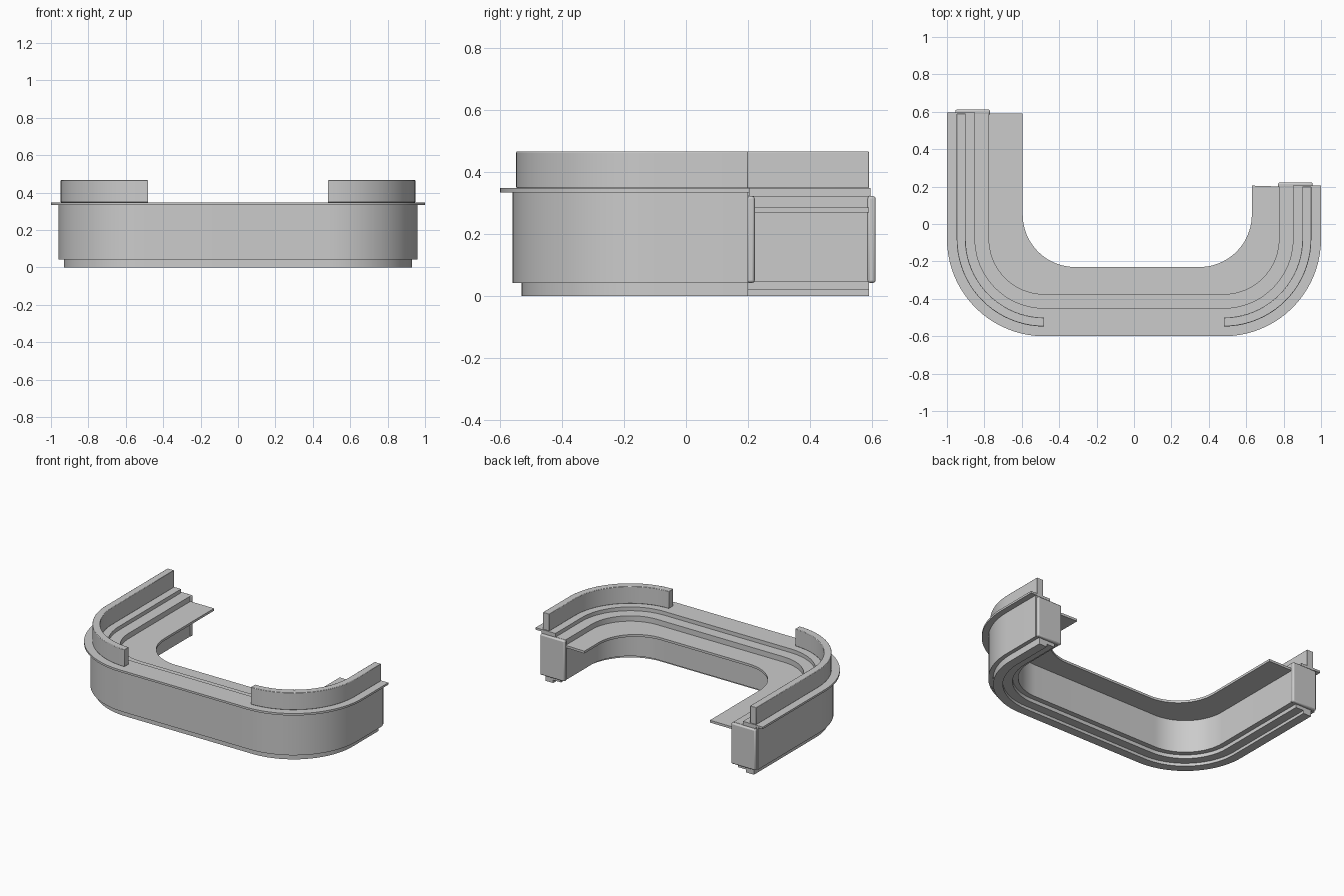
import bpy
import bmesh
from math import pi, cos, sin, radians

if "Cube" in bpy.data.objects:
    bpy.data.objects.remove(bpy.data.objects["Cube"], do_unlink=True)

grey = bpy.data.materials.new("light_grey")
grey.use_nodes = True
GREY = (0.6, 0.6, 0.6, 1)
grey.diffuse_color = GREY
grey.node_tree.nodes["Principled BSDF"].inputs["Base Color"].default_value = GREY

ARC_STEPS = 20
CENTRE_X, CENTRE_Y, RADIUS = 0.48, -0.08, 0.52
RIGHT_END, LEFT_END = 0.595, 0.205   # back ends of the long and short arms


def half_path(side, end, cx, cy, r):
    """Arm end, then the rounded corner, finishing on the front run."""
    arc = [pi / 2 * i / ARC_STEPS for i in range(ARC_STEPS + 1)]
    return [(side * (cx + r), end)] + [
        (side * (cx + r * cos(a)), cy - r * sin(a)) for a in arc]


def u_path(inset, setback=0.0):
    """Full desk outline, moved inward from the counter edge."""
    r = RADIUS - inset
    right = half_path(-1, RIGHT_END - setback, CENTRE_X, CENTRE_Y, r)
    left = half_path(1, LEFT_END - setback, CENTRE_X, CENTRE_Y, r)
    return right + left[::-1]


def finish(name, bm, bevel=0.0):
    bmesh.ops.recalc_face_normals(bm, faces=bm.faces)
    mesh = bpy.data.meshes.new(name)
    bm.to_mesh(mesh)
    bm.free()
    mesh.materials.append(grey)
    obj = bpy.data.objects.new(name, mesh)
    bpy.context.collection.objects.link(obj)
    if bevel:
        mod = obj.modifiers.new("soft_edges", "BEVEL")
        mod.width, mod.segments = bevel, 2
        mod.limit_method, mod.angle_limit = "ANGLE", radians(40)
    bpy.ops.object.select_all(action="DESELECT")
    bpy.context.view_layer.objects.active = obj
    obj.select_set(True)
    bpy.ops.object.shade_smooth_by_angle(angle=radians(30))
    return obj


def band(name, outer, inner, z0, z1, bevel=0.0):
    """Solid strip between two matching paths."""
    bm = bmesh.new()
    rings = [[bm.verts.new((*o, z0)), bm.verts.new((*i, z0)),
              bm.verts.new((*i, z1)), bm.verts.new((*o, z1))]
             for o, i in zip(outer, inner)]
    for a, b in zip(rings, rings[1:]):
        for k in range(4):
            n = (k + 1) % 4
            bm.faces.new((a[k], a[n], b[n], b[k]))
    bm.faces.new(rings[0])
    bm.faces.new(rings[-1])
    return finish(name, bm, bevel)


def rail(name, out, inn, z0, z1, setback=0.0):
    return band(name, u_path(out, setback), u_path(inn, setback), z0, z1)


def box(name, x0, x1, y0, y1, z0, z1, bevel):
    bm = bmesh.new()
    bmesh.ops.create_cube(bm, size=1)
    for v in bm.verts:
        v.co = ((x0 + x1) / 2 + v.co.x * (x1 - x0),
                (y0 + y1) / 2 + v.co.y * (y1 - y0),
                (z0 + z1) / 2 + v.co.z * (z1 - z0))
    return finish(name, bm, bevel)


# Stepped plinth under the desk
rail("plinth_front", 0.07, 0.13, 0.0, 0.045, 0.005)
rail("plinth_back", 0.13, 0.19, 0.02, 0.045, 0.005)

# Curved desk body, its front facing and the raised counter
rail("body", 0.045, 0.225, 0.045, 0.322, 0.005)
rail("front_facing", 0.04, 0.05, 0.042, 0.334, 0.005)
rail("counter_support", 0.05, 0.15, 0.322, 0.334)
rail("counter", 0.0, 0.15, 0.334, 0.348)

# Lower worktop with its own inner curve
inner = (half_path(-1, RIGHT_END - 0.005, 0.315, 0.05, 0.28)
         + half_path(1, LEFT_END, 0.35, 0.05, 0.28)[::-1])
band("worktop", u_path(0.21, 0.005), inner, 0.269, 0.285)

# Privacy screens and end panels on both arms
for label, side, end in (("right", -1, RIGHT_END), ("left", 1, LEFT_END)):
    edges = [half_path(side, end - 0.005, CENTRE_X, CENTRE_Y, RADIUS - d)
             for d in (0.052, 0.1)]
    band(label + "_screen", *edges, 0.348, 0.466, 0.003)
    x0, x1 = sorted((side * 0.77, side * 0.955))
    box(label + "_end_panel", x0, x1, end - 0.01, end + 0.017,
        0.042, 0.322, 0.008)
